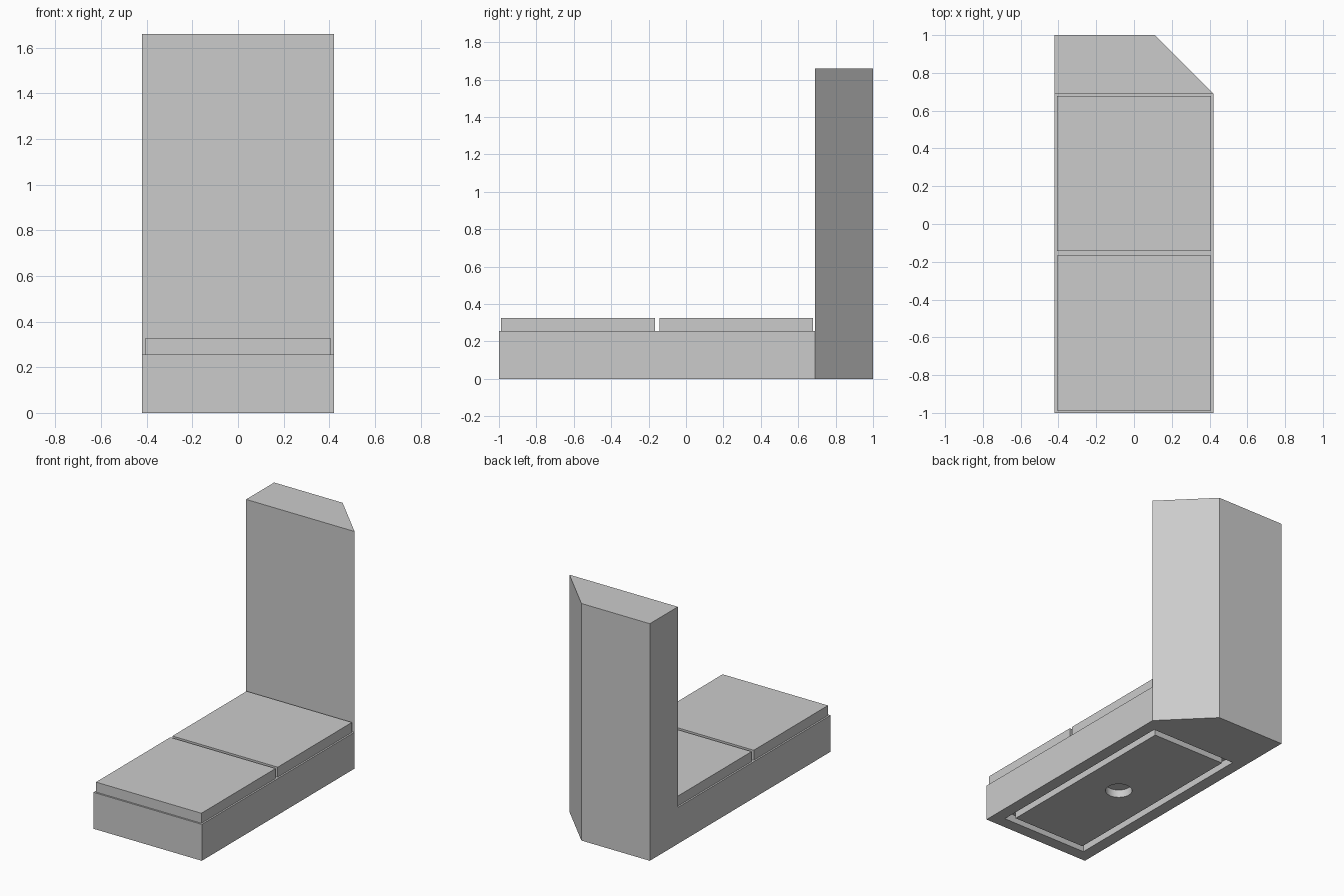
import bpy, bmesh
from mathutils import Vector

cube = bpy.data.objects.get("Cube")
if cube:
    bpy.data.objects.remove(cube, do_unlink=True)

HALF_W = 0.42       # half width of the body
BACK, STEP, FRONT = 1.0, 0.69, -1.0
BASE_H, TOWER_H = 0.255, 1.66
CHAMFER = BACK - STEP
PAD_GAP = 0.012     # margin around each top pad
PAD_H = 0.07
GROOVE_D = 0.055    # depth of the underside groove and socket

grey = bpy.data.materials.new("light_grey")
grey.use_nodes = True
colour = (0.6, 0.6, 0.6, 1)
grey.diffuse_color = colour
grey.node_tree.nodes["Principled BSDF"].inputs["Base Color"].default_value = colour


def add_object(name, bm):
    mesh = bpy.data.meshes.new(name)
    bm.to_mesh(mesh)
    bm.free()
    obj = bpy.data.objects.new(name, mesh)
    bpy.context.collection.objects.link(obj)
    mesh.materials.append(grey)
    return obj


def extrude(bm, face, offset):
    """Extrude one face and return the moved cap."""
    geom = bmesh.ops.extrude_face_region(bm, geom=[face])["geom"]
    bmesh.ops.translate(bm, vec=Vector(offset),
                        verts=[g for g in geom if isinstance(g, bmesh.types.BMVert)])
    return next(g for g in geom if isinstance(g, bmesh.types.BMFace))


def box(name, x0, x1, y0, y1, z0, z1):
    bm = bmesh.new()
    bmesh.ops.create_cube(bm, size=1)
    for v in bm.verts:
        v.co = ((x0 + x1) / 2 + v.co.x * (x1 - x0),
                (y0 + y1) / 2 + v.co.y * (y1 - y0),
                (z0 + z1) / 2 + v.co.z * (z1 - z0))
    return add_object(name, bm)


# Body: chamfered tower in two tiers, lower tier pulled forward as the base
bm = bmesh.new()
plan = [(-HALF_W, STEP), (HALF_W, STEP), (HALF_W - CHAMFER, BACK), (-HALF_W, BACK)]
floor = bm.faces.new([bm.verts.new((x, y, 0)) for x, y in plan])
tier = extrude(bm, floor, (0, 0, BASE_H))
extrude(bm, tier, (0, 0, TOWER_H - BASE_H))
bmesh.ops.recalc_face_normals(bm, faces=bm.faces[:])
lower_front = min((f for f in bm.faces if f.normal.y < -0.9),
                  key=lambda f: f.calc_center_median().z)
extrude(bm, lower_front, (0, FRONT - STEP, 0))
bmesh.ops.recalc_face_normals(bm, faces=bm.faces[:])

# Underside groove: inset margin, sink, inset groove width, raise the island
bm.normal_update()
underside = min((f for f in bm.faces if f.normal.z < -0.9),
                key=lambda f: f.calc_center_median().y)
for thickness, depth in ((0.085, 0), (0, -GROOVE_D), (0.05, 0), (0, GROOVE_D)):
    bmesh.ops.inset_individual(bm, faces=[underside], thickness=thickness,
                               depth=depth, use_even_offset=True)
    bm.normal_update()
body = add_object("body", bm)

# Round socket in the middle of the underside
bm = bmesh.new()
bmesh.ops.create_cone(bm, cap_ends=True, segments=32, radius1=0.087,
                      radius2=0.087, depth=GROOVE_D * 2)
cutter = add_object("socket_cutter", bm)
cutter.location = (0, (FRONT + STEP) / 2, 0)
cutter.hide_render = True
cut = body.modifiers.new("socket", 'BOOLEAN')
cut.operation = 'DIFFERENCE'
cut.solver = 'EXACT'
cut.object = cutter
bpy.context.view_layer.objects.active = body
body.select_set(True)
bpy.ops.object.modifier_apply(modifier=cut.name)
bpy.data.objects.remove(cutter, do_unlink=True)
bpy.ops.object.shade_smooth_by_angle(angle=0.5)

# Two square pads on the base
middle = (FRONT + STEP) / 2
for name, y0, y1 in (("front_pad", FRONT, middle), ("rear_pad", middle, STEP)):
    box(name, -HALF_W + PAD_GAP, HALF_W - PAD_GAP,
        y0 + PAD_GAP, y1 - PAD_GAP, BASE_H, BASE_H + PAD_H)
